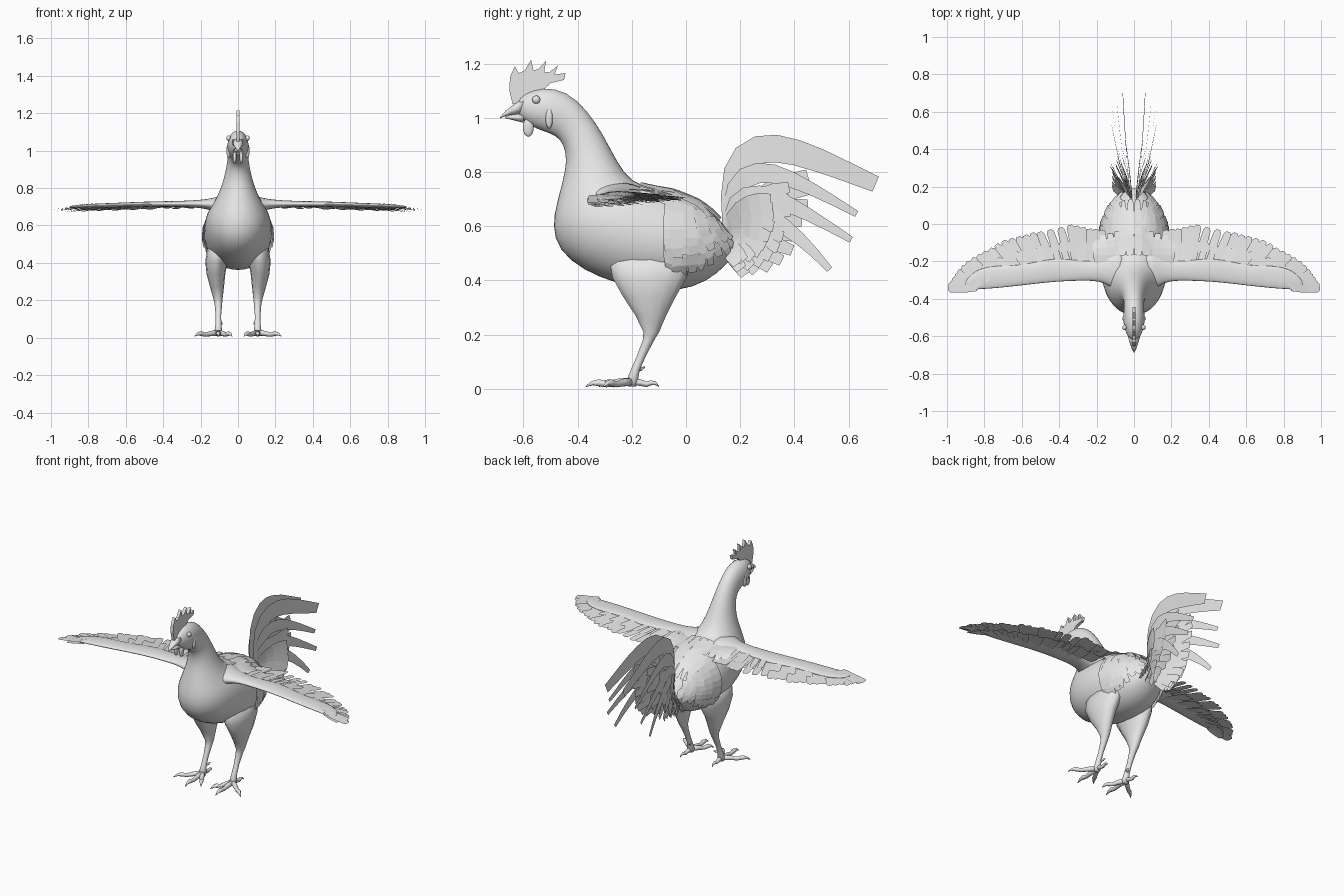
import bpy, bmesh, math, random
from mathutils import Vector as V
from mathutils.bvhtree import BVHTree

if "Cube" in bpy.data.objects:
    bpy.data.objects.remove(bpy.data.objects["Cube"])

random.seed(4)
grey = bpy.data.materials.new("plain grey")
grey.diffuse_color = (0.8, 0.8, 0.8, 1)
grey.use_nodes = True
grey.node_tree.nodes["Principled BSDF"].inputs["Base Color"].default_value = grey.diffuse_color


def finish(bm, name, mirror=False, smooth=True, subsurf=0, solid=False):
    if solid:
        bmesh.ops.recalc_face_normals(bm, faces=bm.faces)
    me = bpy.data.meshes.new(name)
    bm.to_mesh(me)
    bm.free()
    me.materials.append(grey)
    ob = bpy.data.objects.new(name, me)
    bpy.context.collection.objects.link(ob)
    if mirror:
        ob.modifiers.new("mirror", 'MIRROR').use_clip = False
        ob.modifiers["mirror"].use_mirror_merge = False
    if subsurf:
        m = ob.modifiers.new("subsurf", 'SUBSURF')
        m.levels = m.render_levels = subsurf
    for p in me.polygons:
        p.use_smooth = smooth
    return ob


def loft(bm, rings, n=16):
    """Skin of ellipses, each ring = centre, half-axis u, half-axis v."""
    loops = []
    for c, u, v in rings:
        loops.append([bm.verts.new(V(c) + V(u) * math.cos(2 * math.pi * i / n)
                                   + V(v) * math.sin(2 * math.pi * i / n)) for i in range(n)])
    for a, b in zip(loops, loops[1:]):
        for i in range(n):
            bm.faces.new((a[i], a[(i + 1) % n], b[(i + 1) % n], b[i]))
    bm.faces.new(loops[0])
    bm.faces.new(loops[-1])


def tube(bm, pts, radii, n=8):
    """Round limb along a path."""
    pts = [V(p) for p in pts]
    rings = []
    for i, p in enumerate(pts):
        d = (pts[min(i + 1, len(pts) - 1)] - pts[max(i - 1, 0)]).normalized()
        side = d.cross(V((0, 0, 1)) if abs(d.z) < 0.8 else V((0, 1, 0))).normalized()
        rings.append((p, side * radii[i], d.cross(side) * radii[i]))
    loft(bm, rings, n)


def curve(ctrl, n):
    """Bezier path of any degree."""
    out = []
    for i in range(n + 1):
        p = [V(c) for c in ctrl]
        while len(p) > 1:
            p = [a.lerp(b, i / n) for a, b in zip(p, p[1:])]
        out.append(p[0])
    return out


def feather(bm, path, normal, widths, snap=None):
    """Flat ribbon following a path, lying across the given normal."""
    rows, k = [], len(path) - 1
    for i, p in enumerate(path):
        d = path[min(i + 1, k)] - path[max(i - 1, 0)]
        side = d.cross(V(normal)).normalized()
        t = i / k * (len(widths) - 1)
        j = min(int(t), len(widths) - 2)
        w = widths[j] + (widths[j + 1] - widths[j]) * (t - j)
        pair = [p - side * w / 2, p + side * w / 2]
        rows.append([bm.verts.new(snap(q) if snap else q) for q in pair])
    for a, b in zip(rows, rows[1:]):
        bm.faces.new((a[0], a[1], b[1], b[0]))


# Body: front/bottom point, back/top point (y, z), half width
SECTIONS = [
    (-.625, 1.01, -.625, 1.06, .018), (-.58, .972, -.60, 1.09, .042), (-.53, .95, -.53, 1.116, .06),
    (-.48, .935, -.44, 1.10, .055), (-.45, .90, -.365, 1.03, .053), (-.44, .84, -.305, .94, .066),
    (-.455, .77, -.255, .84, .088), (-.48, .68, -.20, .76, .128), (-.497, .60, -.12, .742, .162),
    (-.475, .51, -.05, .73, .178), (-.385, .435, .0, .712, .184), (-.25, .382, .05, .69, .184),
    (-.10, .352, .09, .66, .17), (.03, .37, .13, .62, .135), (.12, .425, .17, .57, .085),
    (.18, .495, .20, .53, .025)]
bm = bmesh.new()
loft(bm, [((0, (a + c) / 2, (b + d) / 2), (w, 0, 0), (0, (c - a) / 2, (d - b) / 2))
          for a, b, c, d, w in SECTIONS], 20)
bmesh.ops.recalc_face_normals(bm, faces=bm.faces)
tree = BVHTree.FromBMesh(bm)
finish(bm, "body", subsurf=1)

# Beak: upper hooked half and lower half
bm = bmesh.new()
loft(bm, [((0, -.605, 1.045), (.032, 0, 0), (0, .01, .032)), ((0, -.64, 1.032), (.022, 0, 0), (0, .008, .021)),
          ((0, -.67, 1.015), (.011, 0, 0), (0, .004, .011)), ((0, -.686, 1.0), (.002, 0, 0), (0, 0, .002))], 12)
loft(bm, [((0, -.60, 1.0), (.026, 0, 0), (0, 0, .018)), ((0, -.64, 1.002), (.016, 0, 0), (0, 0, .01)),
          ((0, -.668, 1.002), (.004, 0, 0), (0, 0, .003))], 12)
finish(bm, "beak", solid=True)

# Comb: serrated plate
COMB = [(-.64, 1.05), (-.652, 1.10), (-.65, 1.15), (-.632, 1.19), (-.617, 1.165), (-.595, 1.175), (-.572, 1.215),
        (-.563, 1.175), (-.545, 1.18), (-.517, 1.21), (-.523, 1.17), (-.505, 1.168), (-.473, 1.193),
        (-.485, 1.16), (-.445, 1.165), (-.45, 1.14), (-.50, 1.128), (-.53, 1.10), (-.56, 1.07)]
bm = bmesh.new()
f = bm.faces.new([bm.verts.new((-.009, y, z)) for y, z in COMB])
g = bmesh.ops.extrude_face_region(bm, geom=[f])
bmesh.ops.translate(bm, vec=(.018, 0, 0), verts=[e for e in g["geom"] if isinstance(e, bmesh.types.BMVert)])
finish(bm, "comb", smooth=False, solid=True)


def blob(name, loc, size):
    bm = bmesh.new()
    bmesh.ops.create_uvsphere(bm, u_segments=12, v_segments=8, radius=1)
    bmesh.ops.scale(bm, vec=size, verts=bm.verts)
    bmesh.ops.translate(bm, vec=loc, verts=bm.verts)
    finish(bm, name, mirror=True)


blob("eye", (.05, -.553, 1.067), (.012, .015, .015))
blob("wattle", (.018, -.582, .965), (.01, .02, .035))
blob("earlobe", (.05, -.505, 1.0), (.012, .014, .04))

# Thighs and shanks
bm = bmesh.new()
loft(bm, [((.10, -.13, .50), (.06, 0, 0), (0, .16, 0)), ((.115, -.135, .41), (.06, 0, 0), (0, .14, 0)),
          ((.118, -.135, .34), (.05, 0, 0), (0, .10, 0)), ((.112, -.13, .27), (.037, 0, 0), (0, .058, 0)),
          ((.107, -.128, .21), (.025, 0, 0), (0, .03, 0)), ((.105, -.138, .18), (.02, 0, 0), (0, .022, 0)),
          ((.105, -.165, .12), (.015, 0, 0), (0, .017, 0)), ((.105, -.187, .07), (.016, 0, 0), (0, .017, 0)),
          ((.105, -.20, .025), (.022, 0, 0), (0, .022, 0)), ((.105, -.20, .008), (.015, 0, 0), (0, .015, 0))], 14)
finish(bm, "leg", mirror=True, solid=True)

# Toes with claws, and a spur
bm = bmesh.new()
for x, y in ((.105, -.37), (.232, -.305), (.032, -.32), (.11, -.10)):
    a, b = V((.105, -.20, .026)), V((x, y, .008))
    back = y > -.2
    path = [a, a.lerp(b, .3) + V((0, 0, .002)), a.lerp(b, .55), a.lerp(b, .72) + V((0, 0, .009)),
            a.lerp(b, .86) + V((0, 0, .01)), b]
    tube(bm, path, [.016, .014, .011, .013, .008, .002] if not back else [.014, .012, .01, .009, .006, .002])
tube(bm, [(.10, -.18, .075), (.09, -.165, .073), (.085, -.152, .08)], [.01, .007, .002])
finish(bm, "foot", mirror=True, solid=True)

# Wing arms: x, leading y, trailing y, z, half thickness
ARM = [(.04, -.40, -.10, .70, .075), (.11, -.35, -.15, .71, .045), (.16, -.315, -.18, .714, .028),
       (.22, -.303, -.20, .716, .02), (.32, -.305, -.19, .715, .016), (.42, -.31, -.18, .715, .015),
       (.52, -.32, -.20, .713, .014), (.62, -.332, -.222, .71, .013), (.74, -.345, -.22, .706, .012),
       (.82, -.35, -.235, .703, .011), (.87, -.35, -.265, .70, .009), (.905, -.345, -.31, .698, .005)]
bm = bmesh.new()
loft(bm, [((x, (a + b) / 2, z), (0, (b - a) / 2, 0), (0, 0, t)) for x, a, b, z, t in ARM], 14)
finish(bm, "wing_arm", mirror=True, subsurf=1, solid=True)

# Wing flight feathers: fan out from straight back to straight outward
TIPS = [(.17, -.03), (.26, -.02), (.35, .0), (.50, -.035), (.60, -.06), (.70, -.09), (.80, -.14),
        (.88, -.19), (.945, -.25), (.985, -.31), (.998, -.345)]
ROOTS = [(.17, -.22), (.24, -.22), (.30, -.22), (.42, -.23), (.50, -.24), (.57, -.26), (.65, -.27),
         (.72, -.28), (.78, -.30), (.82, -.32), (.84, -.343)]


def along(tab, t):
    t *= len(tab) - 1
    j = min(int(t), len(tab) - 2)
    return V(tab[j]).lerp(V(tab[j + 1]), t - j)


def wing_row(name, count, reach, lift, width):
    bm = bmesh.new()
    for i in range(count):
        t = i / (count - 1)
        r, e = along(ROOTS, t), along(TIPS, t)
        e = r.lerp(e, reach * (1 - random.random() * .04))
        zr = .715 - .018 * r.x + lift
        tilt = .004 * (i % 3)
        path = [V((*r.lerp(e, s), zr - .012 * s * t + tilt - .01 * s)) for s in (0, .35, .7, .92, 1)]
        feather(bm, path, (-.08, 0, 1), [width * .7, width, width, width * .92, width * .5])
    return finish(bm, name, mirror=True, smooth=False)


wing_row("flight_feathers", 27, 1, 0, .044)
wing_row("upper_coverts", 30, .62, .008, .036)
wing_row("lower_coverts", 30, .62, -.008, .036)


# Body feathers hug the body surface
def hug(offset):
    def snap(q):
        loc, nor, _, _ = tree.find_nearest(q)
        return loc + nor * offset
    return snap


bm = bmesh.new()
SADDLE_ROOT = [(.13, -.06, .69), (.13, .0, .68), (.11, .06, .66), (.07, .12, .62)]
SADDLE_TIP = [(.20, -.06, .37), (.19, .0, .37), (.17, .08, .40), (.13, .15, .46), (.06, .20, .52)]
for layer in range(2):
    for i in range(9):
        t = i / 8
        r, e = along(SADDLE_ROOT, t), along(SADDLE_TIP, t)
        e = r.lerp(e, (1 - .35 * layer) * (1 - .12 * random.random()))
        path = curve([r, r.lerp(e, .5) + V((.05, 0, 0)), e], 6)
        feather(bm, path, (1, .2, .2), [.035, .05, .05, .03], hug(.007 + .005 * layer + .003 * (i % 2)))
finish(bm, "saddle_feathers", mirror=True, smooth=False)

# Back feathers, lying over the rump and shoulders
bm = bmesh.new()
for row, y in enumerate((-.17, -.08, .0)):
    for i in range(4):
        x = .02 + .04 * i
        path = curve([(x, y, .75), (x * 1.08, y + .07, .73), (x * 1.15, y + .15, .69 - row * .02)], 5)
        feather(bm, path, (.2, 0, 1), [.035, .045, .045, .025], hug(.01 + .003 * (i % 2)))
for i in range(4):
    x = .08 + .038 * i
    path = curve([(x, -.21, .735), (x + .005, -.12, .74), (x + .01, -.04 - .01 * i, .725 - .01 * i)], 4)
    feather(bm, path, (.1, 0, 1), [.035, .045, .045, .03])
finish(bm, "back_feathers", mirror=True, smooth=False)

# Tail: long sickles in upright planes, root to tip in (y, z)
bm = bmesh.new()
SICKLES = [(.06, .70, .755, .15, 1.02, .36, .90), (.09, .63, .645, .16, .92, .36, .80),
           (.115, .61, .55, .17, .82, .36, .70), (.12, .53, .44, .17, .74, .36, .64)]
for k, (x, ty, tz, y1, z1, y2, z2) in enumerate(SICKLES):
    path = curve([(.015, .16, .58 - .01 * k), (x * .4, y1, z1), (x * .7, y2, z2), (x, ty, tz)], 9)
    widths = [.05, .10, .105, .09, .06] if k == 0 else [.05, .08, .075, .05, .024]
    feather(bm, path, (1, -.15, 0), widths)
finish(bm, "sickle_feathers", mirror=True, smooth=False)

# Tail: shorter fan feathers
bm = bmesh.new()
FAN = [(.45, .79), (.46, .71), (.44, .62), (.41, .53), (.36, .47), (.29, .43), (.22, .42)]
for layer in range(3):
    for i in range(10):
        t = i / 9
        e = along(FAN, t)
        r = V((.15, .59 - .07 * t))
        e = r.lerp(e, 1 - .2 * layer - .06 * random.random())
        m = r.lerp(e, .5) + V((-.03, .06)) * (1 - t * .6)
        x = .025 + .035 * layer
        path = curve([(.012, *r), (x * .8, *m), (x + .02 + .025 * t * (e.x > .3), *e)], 5)
        feather(bm, path, (1, -.2, 0), [.035, .06, .06, .055, .04])
finish(bm, "tail_fan", mirror=True, smooth=False)
